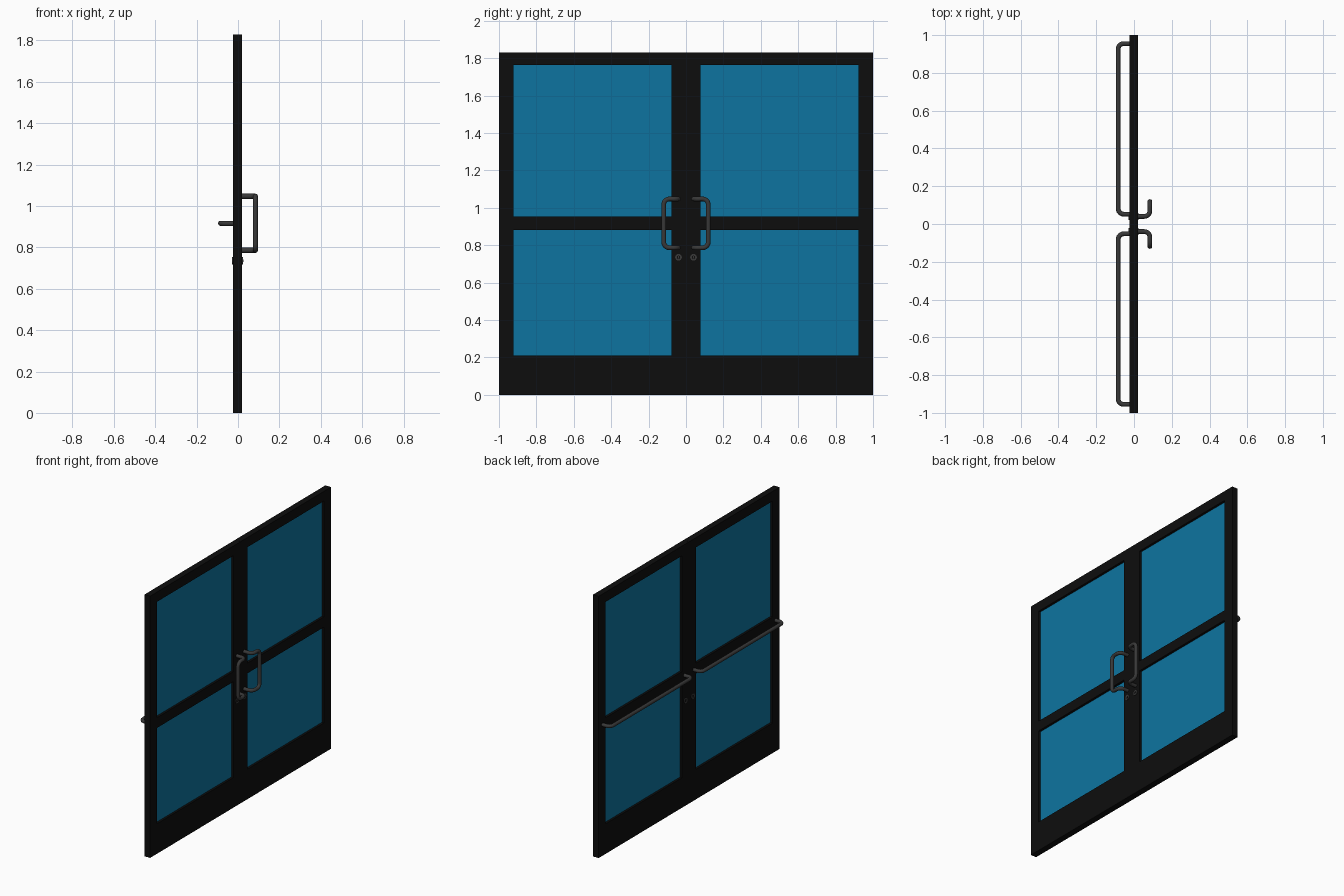
import bpy, bmesh, math
from mathutils import Vector, Matrix

if "Cube" in bpy.data.objects:
    bpy.data.objects.remove(bpy.data.objects["Cube"])

X0, X1 = -0.024, 0.020      # door thickness
XC = (X0 + X1) / 2


def material(name, rgb):
    m = bpy.data.materials.new(name)
    m.diffuse_color = (*rgb, 1)
    m.use_nodes = True
    m.node_tree.nodes["Principled BSDF"].inputs["Base Color"].default_value = m.diffuse_color
    return m


BLACK = material("black_frame", (0.004, 0.004, 0.004))
GLASS = material("blue_glass", (0.004, 0.175, 0.35))
METAL = material("dark_metal", (0.04, 0.04, 0.04))


def add_mesh(name, bm, mat):
    bmesh.ops.recalc_face_normals(bm, faces=bm.faces)
    me = bpy.data.meshes.new(name)
    bm.to_mesh(me)
    bm.free()
    me.materials.append(mat)
    ob = bpy.data.objects.new(name, me)
    bpy.context.collection.objects.link(ob)
    return ob


def box(name, lo, hi, mat):
    bm = bmesh.new()
    lo, hi = Vector(lo), Vector(hi)
    bmesh.ops.create_cube(bm, size=1, matrix=Matrix.Translation((lo + hi) / 2)
                          @ Matrix.Diagonal((*(hi - lo), 1)))
    return add_mesh(name, bm, mat)


def smooth(ob, angle=40):
    bpy.ops.object.select_all(action='DESELECT')
    ob.select_set(True)
    bpy.context.view_layer.objects.active = ob
    bpy.ops.object.shade_smooth_by_angle(angle=math.radians(angle))


def frame(name, ys, zs, s):
    # grid of cells with the panes left open, extruded to thickness
    bm = bmesh.new()
    v = [[bm.verts.new((X0, s * y, z)) for z in zs] for y in ys]
    for i in range(len(ys) - 1):
        for j in range(len(zs) - 1):
            if i % 2 and j % 2:
                continue
            bm.faces.new((v[i][j], v[i + 1][j], v[i + 1][j + 1], v[i][j + 1]))
    ext = bmesh.ops.extrude_face_region(bm, geom=bm.faces[:], use_keep_orig=True)
    moved = [g for g in ext["geom"] if isinstance(g, bmesh.types.BMVert)]
    bmesh.ops.translate(bm, verts=moved, vec=(X1 - X0, 0, 0))
    return add_mesh(name, bm, BLACK)


def tube(name, pts, s, radius=0.0125, bend=0.03):
    # round bar following a path with rounded corners
    pts = [Vector((x, s * y, z)) for x, y, z in pts]
    path = [pts[0]]
    for a, b, c in zip(pts, pts[1:], pts[2:]):
        u, w = (a - b).normalized() * bend, (c - b).normalized() * bend
        for k in range(7):
            t = k / 6 * math.pi / 2
            path.append(b + u * (1 - math.sin(t)) + w * (1 - math.cos(t)))
    path.append(pts[-1])
    cu = bpy.data.curves.new(name, 'CURVE')
    cu.dimensions = '3D'
    cu.bevel_depth, cu.bevel_resolution = radius, 4
    cu.use_fill_caps = True
    sp = cu.splines.new('POLY')
    sp.points.add(len(path) - 1)
    for p, co in zip(sp.points, path):
        p.co = (*co, 1)
    cu.materials.append(METAL)
    ob = bpy.data.objects.new(name, cu)
    bpy.context.collection.objects.link(ob)
    bpy.ops.object.select_all(action='DESELECT')
    ob.select_set(True)
    bpy.context.view_layer.objects.active = ob
    bpy.ops.object.convert(target='MESH')
    smooth(bpy.context.object)


def cylinder(name, x_a, x_b, y, z, r, mat):
    bm = bmesh.new()
    bmesh.ops.create_cone(bm, cap_ends=True, segments=24, radius1=r, radius2=r, depth=x_b - x_a,
                          matrix=Matrix.Translation(((x_a + x_b) / 2, y, z))
                          @ Matrix.Rotation(math.pi / 2, 4, 'Y'))
    smooth(add_mesh(name, bm, mat))


YS = (0.0005, 0.0775, 0.9225, 1.0)
ZS = (0, 0.21, 0.88, 0.952, 1.762, 1.83)

for side, s in (("left", -1), ("right", 1)):
    # door leaf and its two panes
    frame(side + "_door_frame", YS, ZS, s)
    for label, j in (("lower", 1), ("upper", 3)):
        ya, yb = sorted((s * (YS[1] - 0.005), s * (YS[2] + 0.005)))
        box(f"{side}_{label}_glass", (XC - 0.006, ya, ZS[j] - 0.005),
            (XC + 0.006, yb, ZS[j + 1] + 0.005), GLASS)

    # pull handle outside, push bar inside
    tube(side + "_pull_handle",
         [(XC, 0.04, 1.047), (0.084, 0.04, 1.047), (0.084, 0.119, 1.047),
          (0.084, 0.119, 0.786), (0.084, 0.04, 0.786), (XC, 0.04, 0.786)], s)
    tube(side + "_push_bar",
         [(XC, 0.052, 0.916), (-0.084, 0.052, 0.916),
          (-0.084, 0.955, 0.916), (XC, 0.955, 0.916)], s)

    # lock barrel through the stile, with a keyway on each face
    y, z = s * 0.04, 0.735
    cylinder(side + "_lock", X0 - 0.004, X1 + 0.004, y, z, 0.018, METAL)
    cylinder(side + "_lock_plug", X0 - 0.005, X1 + 0.005, y, z, 0.009, BLACK)
    box(side + "_keyway", (X0 - 0.0056, y - 0.0015, z - 0.006),
        (X1 + 0.0056, y + 0.0015, z + 0.006), METAL)
